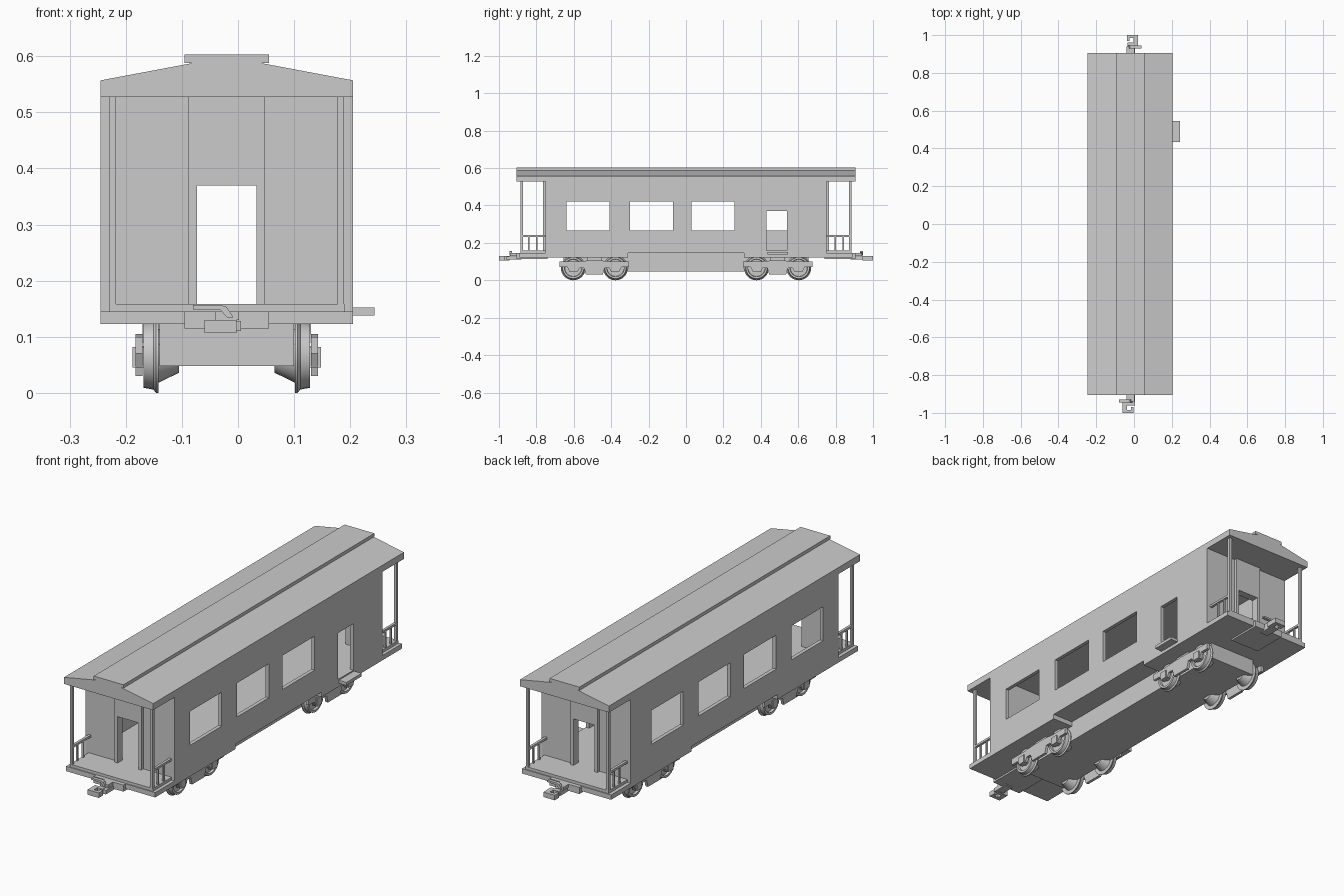
import bpy, bmesh, math
from mathutils import Matrix

if "Cube" in bpy.data.objects:
    bpy.data.objects.remove(bpy.data.objects["Cube"])

CX = -0.02  # centreline of the car; the side step offsets it from x = 0


def finish(name, bm):
    bmesh.ops.recalc_face_normals(bm, faces=bm.faces)
    me = bpy.data.meshes.new(name)
    bm.to_mesh(me)
    bm.free()
    ob = bpy.data.objects.new(name, me)
    bpy.context.collection.objects.link(ob)
    return ob


def boxes(name, ranges):
    """One object made of boxes given as (x0, x1, y0, y1, z0, z1)."""
    bm = bmesh.new()
    for x0, x1, y0, y1, z0, z1 in ranges:
        m = (Matrix.Translation(((x0 + x1) / 2, (y0 + y1) / 2, (z0 + z1) / 2))
             @ Matrix.Diagonal((x1 - x0, y1 - y0, z1 - z0, 1)))
        bmesh.ops.create_cube(bm, size=1, matrix=m)
    return finish(name, bm)


def prism(name, pts, axis, a, b):
    """Extrude a 2D profile along an axis from a to b."""
    place = {'x': lambda u, v: (a, u, v),
             'y': lambda u, v: (u, a, v),
             'z': lambda u, v: (u, v, a)}[axis]
    bm = bmesh.new()
    f = bm.faces.new([bm.verts.new(place(*p)) for p in pts])
    ext = bmesh.ops.extrude_face_region(bm, geom=[f])
    vs = [g for g in ext['geom'] if isinstance(g, bmesh.types.BMVert)]
    d = [0, 0, 0]
    d['xyz'.index(axis)] = b - a
    bmesh.ops.translate(bm, verts=vs, vec=d)
    return finish(name, bm)


def cut(ob, rng):
    c = boxes("cutter", [rng])
    c.hide_render = True
    m = ob.modifiers.new("cut", 'BOOLEAN')
    m.operation, m.solver, m.object = 'DIFFERENCE', 'EXACT', c
    bpy.context.view_layer.objects.active = ob
    bpy.ops.object.modifier_apply(modifier=m.name)
    bpy.data.objects.remove(c)


def wheel(name, side, y):
    """Flanged, dished wheel turned around the axle."""
    prof = [(0.085, 0), (0.085, 0.03), (0.122, 0.048), (0.122, 0.066),
            (0.126, 0.066), (0.131, 0.060), (0.148, 0.057), (0.148, 0.047),
            (0.138, 0.045), (0.138, 0.02), (0.150, 0.017), (0.150, 0)]
    bm = bmesh.new()
    vs = [bm.verts.new((CX + side * u, y, 0.066 + r)) for u, r in prof]
    es = [bm.edges.new(p) for p in zip(vs, vs[1:])]
    bmesh.ops.spin(bm, geom=vs + es, cent=(0, y, 0.066), axis=(1, 0, 0),
                   angle=math.tau, steps=32)
    bmesh.ops.remove_doubles(bm, verts=bm.verts, dist=1e-5)
    ob = finish(name, bm)
    bpy.context.view_layer.objects.active = ob
    ob.select_set(True)
    bpy.ops.object.shade_smooth_by_angle(angle=math.radians(30))
    ob.select_set(False)


# hollow body with windows, end doors and a side door
body = boxes("body_shell", [(-0.245, 0.205, -0.75, 0.75, 0.145, 0.527)])
cut(body, (-0.228, 0.188, -0.73, 0.73, 0.158, 0.6))
for yc in (-0.525, -0.185, 0.145):
    cut(body, (-0.4, 0.4, yc - 0.115, yc + 0.115, 0.265, 0.42))
cut(body, (-0.4, 0, 0.37, 0.60, 0.265, 0.42))
cut(body, (0, 0.4, 0.43, 0.54, 0.158, 0.37))
cut(body, (-0.073, 0.033, -1, 1, 0.158, 0.37))

# roof and raised strip
prism("roof", [(-0.245, 0.527), (0.205, 0.527), (0.205, 0.557), (0.04, 0.588),
               (-0.08, 0.588), (-0.245, 0.557)], 'y', -0.905, 0.905)
boxes("roof_strip", [(-0.095, 0.055, -0.905, 0.905, 0.588, 0.603)])

# underframe and door step
boxes("centre_sill", [(-0.14, 0.10, -0.655, 0.655, 0.048, 0.145)])
boxes("door_step", [(0.20, 0.243, 0.435, 0.545, 0.138, 0.152)])

for s, end in ((-1, "front"), (1, "back")):
    def sy(x0, x1, y0, y1, z0, z1):
        return (x0, x1, min(s * y0, s * y1), max(s * y0, s * y1), z0, z1)

    # platform
    boxes(end + "_platform", [sy(-0.245, 0.205, 0.31, 0.89, 0.123, 0.145),
                              sy(-0.229, 0.19, 0.74, 0.886, 0.145, 0.158)])
    boxes(end + "_draft_sill", [sy(-0.095, 0.055, 0.74, 0.905, 0.115, 0.145)])
    # raised door surround
    boxes(end + "_door_surround", [sy(-0.088, -0.073, 0.745, 0.765, 0.158, 0.527),
                                   sy(0.033, 0.047, 0.745, 0.765, 0.158, 0.527),
                                   sy(-0.073, 0.033, 0.745, 0.765, 0.37, 0.527)])
    # roof posts and side railings
    for side, nm in ((-1, "left"), (1, "right")):
        x0, x1 = sorted((CX + side * 0.197, CX + side * 0.209))
        boxes(f"{end}_{nm}_post", [sy(x0, x1, 0.872, 0.886, 0.15, 0.53)])
        boxes(f"{end}_{nm}_railing",
              [sy(x0, x1, 0.745, 0.875, 0.232, 0.242)]
              + [sy(x0 + 0.002, x1 - 0.002, y, y + 0.008, 0.15, 0.235)
                 for y in (0.795, 0.836)])
    # coupler: shank, plate, hook and release lever
    boxes(end + "_coupler_shank", [sy(CX - 0.015, CX + 0.025, 0.88, 0.96, 0.110, 0.128)])
    J = [(-0.01, 0.945), (0.04, 0.945), (0.04, 1.0), (-0.017, 1.0), (-0.017, 0.968),
         (-0.003, 0.968), (-0.003, 0.984), (0.018, 0.984), (0.018, 0.96), (-0.01, 0.96)]
    prism(end + "_coupler_hook", [(CX + s * u, s * v) for u, v in J], 'z', 0.107, 0.130)
    boxes(end + "_coupler_bracket", [sy(CX - 0.02, CX + 0.022, 0.90, 0.94, 0.130, 0.145)])
    L = [(0.06, 0.157), (0.06, 0.149), (0.012, 0.148), (-0.002, 0.133),
         (-0.012, 0.135), (0.0, 0.153), (0.012, 0.157)]
    prism(end + "_release_lever", [(CX + s * u, v) for u, v in L], 'y', s * 0.93, s * 0.945)

    # truck
    yc = s * 0.49
    boxes(end + "_bolster", [(CX - 0.15, CX + 0.15, yc - 0.04, yc + 0.04, 0.09, 0.146)])
    half = [(0.04, 0.105), (0.10, 0.100), (0.185, 0.100), (0.185, 0.070),
            (0.145, 0.070), (0.132, 0.045), (0.09, 0.045), (0.08, 0.065),
            (0.055, 0.065), (0.045, 0.030)]
    frame = half + [(-u, v) for u, v in reversed(half)]
    for side, nm in ((-1, "left"), (1, "right")):
        prism(f"{end}_{nm}_truck_frame", [(yc + u, v) for u, v in frame], 'x',
              CX + side * 0.150, CX + side * 0.163)
        for i, dy in enumerate((-0.113, 0.113)):
            x0, x1 = sorted((CX + side * 0.145, CX + side * 0.168))
            wheel(f"{end}_{nm}_wheel_{i}", side, yc + dy)
            boxes(f"{end}_{nm}_journal_box_{i}",
                  [(x0, x1, yc + dy - 0.018, yc + dy + 0.018, 0.045, 0.082)])
